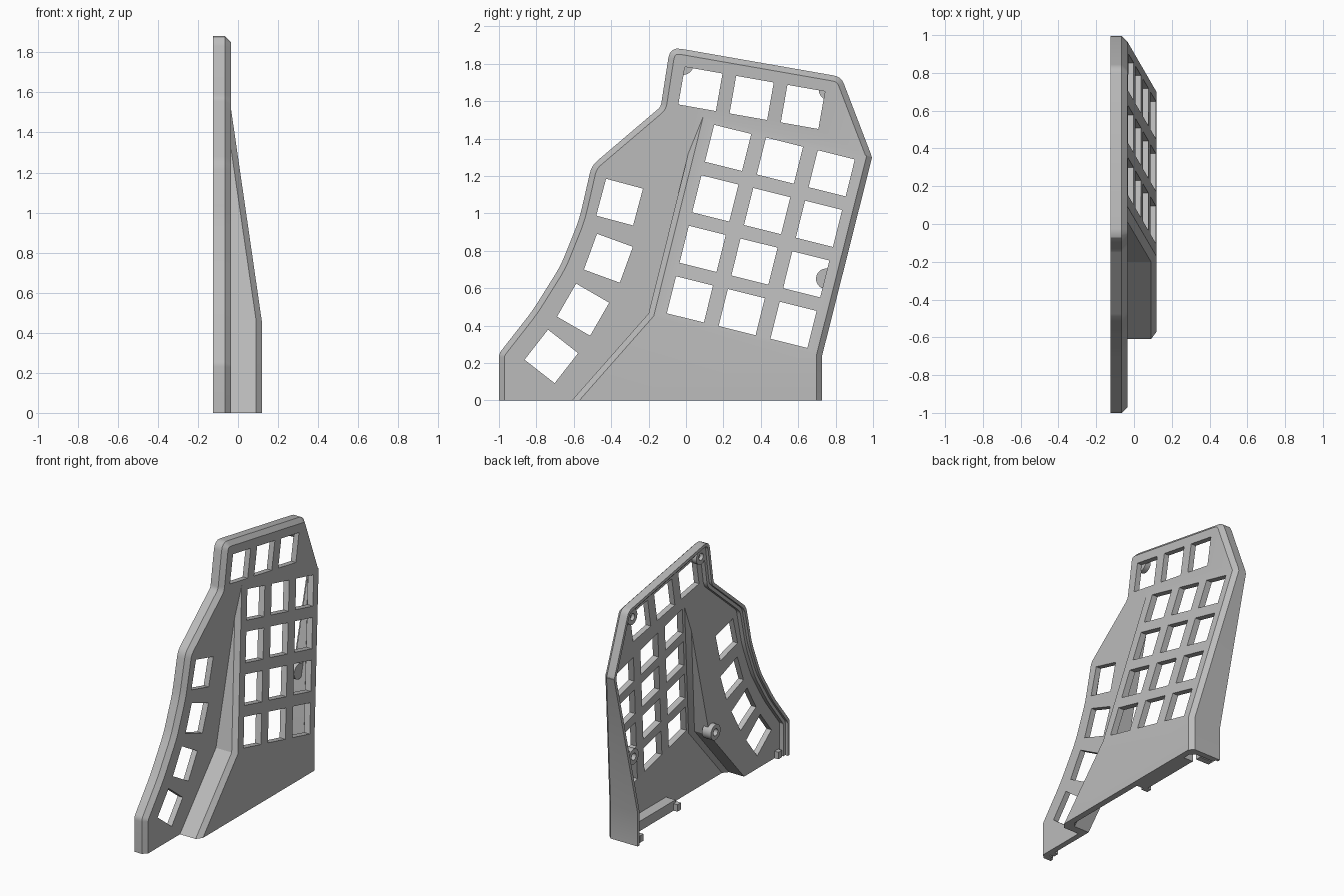
import bpy, bmesh, math
from mathutils import Vector, Matrix

if "Cube" in bpy.data.objects:
    bpy.data.objects.remove(bpy.data.objects["Cube"])

grey = bpy.data.materials.new("plain grey")
grey.use_nodes = True
grey.diffuse_color = (0.5, 0.5, 0.5, 1)
grey.node_tree.nodes["Principled BSDF"].inputs["Base Color"].default_value = (0.5, 0.5, 0.5, 1)

BACK, PLATE, TOP, CH = -0.125, -0.035, 0.12, 0.03


def finish(name, bm):
    bmesh.ops.recalc_face_normals(bm, faces=bm.faces)
    me = bpy.data.meshes.new(name)
    bm.to_mesh(me)
    bm.free()
    me.materials.append(grey)
    ob = bpy.data.objects.new(name, me)
    bpy.context.scene.collection.objects.link(ob)
    return ob


def inset(poly, dists):
    """Move each edge of a clockwise (y, z) polygon inwards by its own distance."""
    n, out = len(poly), []
    lines = []
    for i in range(n):
        a, b = Vector(poly[i]), Vector(poly[(i + 1) % n])
        d = (b - a).normalized()
        lines.append((a + Vector((d.y, -d.x)) * dists[i], d))
    for i in range(n):
        (p, d), (q, e) = lines[i - 1], lines[i]
        cross = d.x * e.y - d.y * e.x
        r = q - p
        out.append(p + d * ((r.x * e.y - r.y * e.x) / cross))
    return out


def loft(name, rings, cap=None):
    """Skin rings of (x, y, z) points; cap lists the index groups of the end faces."""
    bm = bmesh.new()
    vs = [[bm.verts.new(p) for p in ring] for ring in rings]
    n = len(vs[0])
    for a, b in zip(vs, vs[1:]):
        for i in range(n):
            j = (i + 1) % n
            bm.faces.new((a[i], a[j], b[j], b[i]))
    bm.faces.new(vs[0])
    for group in cap or [range(n)]:
        bm.faces.new([vs[-1][i] for i in group])
    return finish(name, bm)


def at(poly, x):
    return [(x, p[0], p[1]) for p in poly]


def combine(target, tool, op):
    mod = target.modifiers.new(op, "BOOLEAN")
    mod.operation, mod.object, mod.solver = op, tool, "EXACT"
    bpy.context.view_layer.objects.active = target
    bpy.ops.object.modifier_apply(modifier=mod.name)
    bpy.data.objects.remove(tool)


def rounded(points, steps=4):
    """Replace corners that have a radius by a short curve."""
    out = []
    for i, (y, z, r) in enumerate(points):
        c = Vector((y, z))
        if not r:
            out.append(c)
            continue
        a = c + (Vector(points[i - 1][:2]) - c).normalized() * r
        b = c + (Vector(points[(i + 1) % len(points)][:2]) - c).normalized() * r
        for k in range(steps + 1):
            t = k / steps
            out.append(a * (1 - t) ** 2 + c * 2 * t * (1 - t) + b * t * t)
    return out


# Low plate outline, clockwise seen from the key side
outline = rounded([
    (-1, 0, 0), (-1, 0.25, 0.02), (-0.82, 0.48, 0.06), (-0.67, 0.72, 0.06),
    (-0.57, 0.97, 0.06), (-0.505, 1.255, 0.04), (-0.135, 1.57, 0.02),
    (-0.085, 1.89, 0.06), (0.83, 1.73, 0.04), (0.995, 1.3, 0.02),
    (0.728, 0.24, 0), (0.728, 0, 0)])
n = len(outline)


def plate_ring(d, open_end=0):
    return inset(outline, [d] * (n - 1) + [open_end])


shell = loft("key_case_shell", [at(outline, BACK), at(outline, PLATE - CH),
                                at(plate_ring(CH), PLATE)])

# Raised key ramp: flat at the wide end, sloping down to the plate
ramp = [(-0.61, 0), (-0.2, 0.465), (0.067, 1.54), (0.995, 1.3), (0.728, 0.24), (0.728, 0)]
ridge_dir = (Vector(ramp[4]) - Vector(ramp[1])).normalized()
up = Vector((-ridge_dir.y, ridge_dir.x))
run = (Vector(ramp[3]) - Vector(ramp[4])).dot(up)


def top_x(p):
    t = (Vector(p) - Vector(ramp[4])).dot(up) / run
    return TOP - (TOP - PLATE) * max(0, t)


def on_ramp(poly, drop):
    return [(top_x(p) - drop, p[0], p[1]) for p in poly]


def ramp_ring(d, open_end=0):
    return inset(ramp, [d, d, 0, d, d, open_end])


halves = [(0, 1, 4, 5), (1, 2, 3, 4)]
combine(shell, loft("ramp", [at(ramp, BACK), on_ramp(ramp, CH),
                             on_ramp(ramp_ring(CH), 0)], halves), "UNION")

# Hollow back, open at the straight end, with a stepped rim
combine(shell, loft("plate_hollow", [at(plate_ring(0.045, -0.1), -0.2),
                                     at(plate_ring(0.045, -0.1), PLATE - 0.04)]), "DIFFERENCE")
cavity = ramp_ring(0.043, -0.09)
combine(shell, loft("ramp_hollow", [at(cavity, -0.21), on_ramp(cavity, 0.075),
                                    on_ramp(ramp_ring(0.07, -0.09), 0.045)], halves), "DIFFERENCE")
combine(shell, loft("rim_step", [at(plate_ring(0.022, -0.12), -0.22),
                                 at(plate_ring(0.022, -0.12), BACK + 0.02)]), "DIFFERENCE")

# Square key openings: (centre y, centre z, tilt in degrees)
keys = [(0.225 + 0.277 * c - 0.068 * r, 1.35 - 0.068 * c - 0.27 * r, -14)
        for r in range(4) for c in range(3)]
keys += [(0.077 + 0.274 * c, 1.665 - 0.048 * c, -10) for c in range(3)]
keys += [(-0.355, 1.06, -15), (-0.415, 0.76, -20), (-0.55, 0.485, -30), (-0.72, 0.235, -38)]
bm = bmesh.new()
for y, z, tilt in keys:
    m = (Matrix.Translation((0, y, z)) @ Matrix.Rotation(math.radians(tilt), 4, "X")
         @ Matrix.Diagonal((0.8, 0.204, 0.204, 1)))
    bmesh.ops.create_cube(bm, size=1, matrix=m)
combine(shell, finish("key_cutters", bm), "DIFFERENCE")


def box(name, lo, hi):
    lo, hi = Vector(lo), Vector(hi)
    bm = bmesh.new()
    bmesh.ops.create_cube(bm, size=1, matrix=Matrix.Translation((lo + hi) / 2)
                          @ Matrix.Diagonal((*(hi - lo), 1)))
    return finish(name, bm)


def boss(name, y, z, x0, x1, r=0.055, hole=0.025, sides=24):
    """Screw post with a blind hole facing the back."""
    def circle(x, rad):
        return [(x, y + rad * math.cos(2 * math.pi * k / sides),
                 z + rad * math.sin(2 * math.pi * k / sides)) for k in range(sides)]
    floor = x1 - 0.015
    return loft(name, [circle(x1, r), circle(x0, r), circle(x0, hole), circle(floor, hole)])


# Screw posts
posts = [boss("upper_front_post", -0.015, 1.795, -0.11, -0.07),
         boss("upper_rear_post", 0.765, 1.66, -0.11, -0.07),
         boss("lower_rear_post", 0.75, 0.65, -0.11, -0.04),
         boss("middle_post", -0.18, 0.47, -0.11, -0.04)]
box("lower_rear_post_rib", (-0.1, 0.775, 0.6), (-0.04, 0.805, 0.7))

# Bar and small catches along the open end
box("end_bar", (0.0, 0.12, 0.0), (0.085, 0.6, 0.07))
for name, y, x1 in (("front_catch", -0.92, -0.07), ("bar_catch", 0.12, 0.02),
                    ("rear_catch", 0.655, 0.0)):
    box(name, (-0.105 if name != "bar_catch" else -0.03, y - 0.02, 0.0), (x1, y + 0.02, 0.05))

for ob in [shell] + posts:
    bpy.ops.object.select_all(action="DESELECT")
    ob.select_set(True)
    bpy.context.view_layer.objects.active = ob
    bpy.ops.object.shade_smooth_by_angle(angle=math.radians(25))
